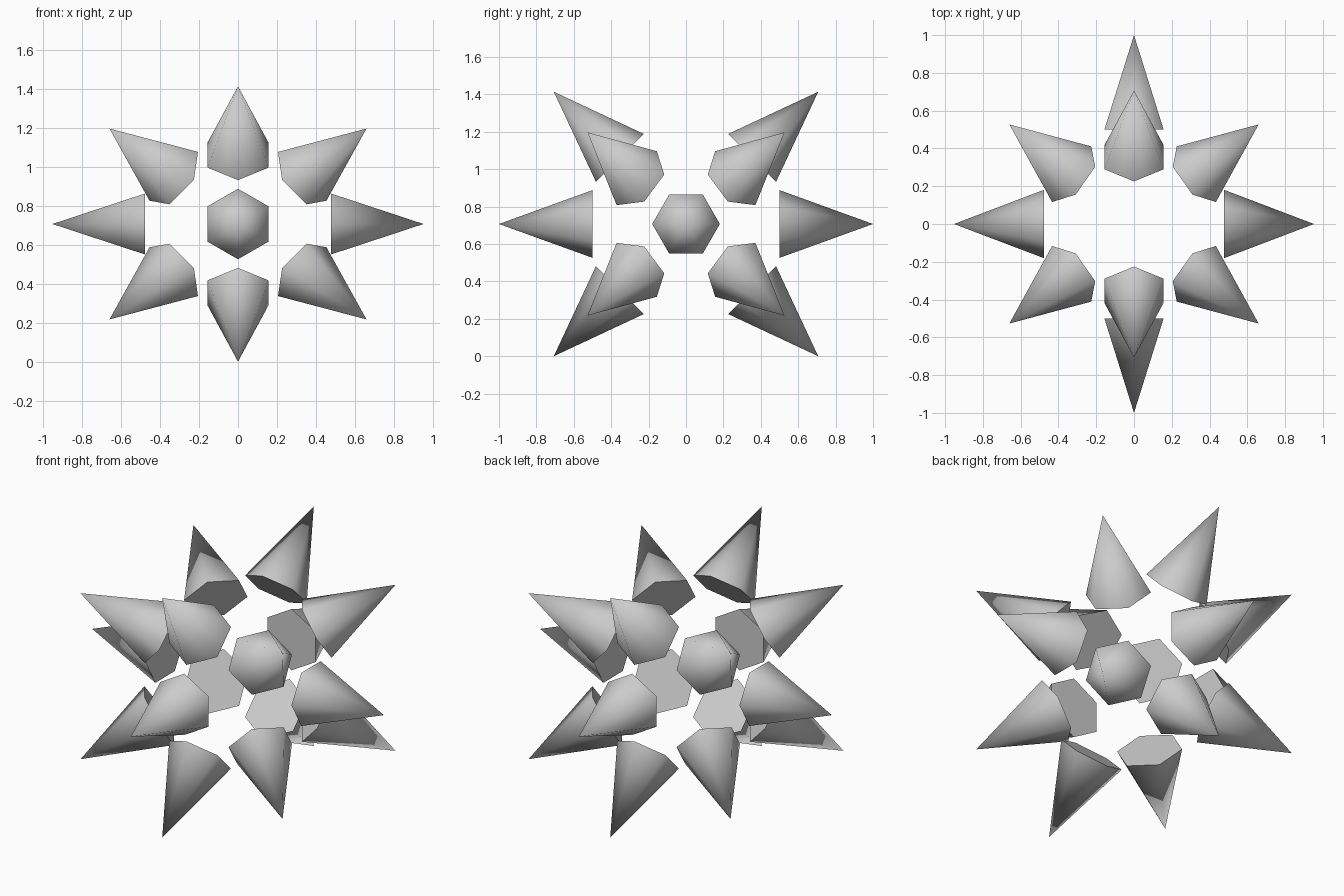
import bpy, bmesh, math
from mathutils import Vector

if "Cube" in bpy.data.objects:
    bpy.data.objects.remove(bpy.data.objects["Cube"])

CENTRE = Vector((0, 0, 0.707))
RADIUS = 0.181


def spike(name, tip, corner_dir):
    """Six-sided cone from half way out to the tip, one base corner along corner_dir."""
    tip = Vector(tip)
    axis = tip.normalized()
    u = Vector(corner_dir)
    u = (u - axis * u.dot(axis)).normalized()
    v = axis.cross(u)
    bm = bmesh.new()
    ring = []
    for i in range(6):
        a = math.radians(60 * i)
        ring.append(bm.verts.new(tip / 2 + (u * math.cos(a) + v * math.sin(a)) * RADIUS))
    top = bm.verts.new(tip)
    for i in range(6):
        bm.faces.new((ring[i], ring[(i + 1) % 6], top))
    bm.faces.new(ring[::-1])
    mesh = bpy.data.meshes.new(name)
    bm.to_mesh(mesh)
    bm.free()
    ob = bpy.data.objects.new(name, mesh)
    ob.location = CENTRE
    bpy.context.collection.objects.link(ob)
    # smooth sides, crisp base rim
    bpy.ops.object.select_all(action='DESELECT')
    ob.select_set(True)
    bpy.context.view_layer.objects.active = ob
    bpy.ops.object.shade_smooth_by_angle(angle=math.radians(75))


S = 0.707
for a in (-1, 1):
    # spikes along the two level axes
    spike("side_spike", (0.953 * a, 0, 0), (0, 1, 0))
    spike("front_back_spike", (0, a, 0), (0, 0, 1))
    for b in (-1, 1):
        # tilted spikes in the middle plane
        spike("tilted_spike", (0, S * a, S * b), (0, -a, b))
        for c in (-1, 1):
            # corner spikes, mirrored into all eight octants
            spike("corner_spike", (0.66 * a, 0.527 * b, 0.49 * c),
                  (-0.118 * a, 0.045 * b, 0.13 * c))
